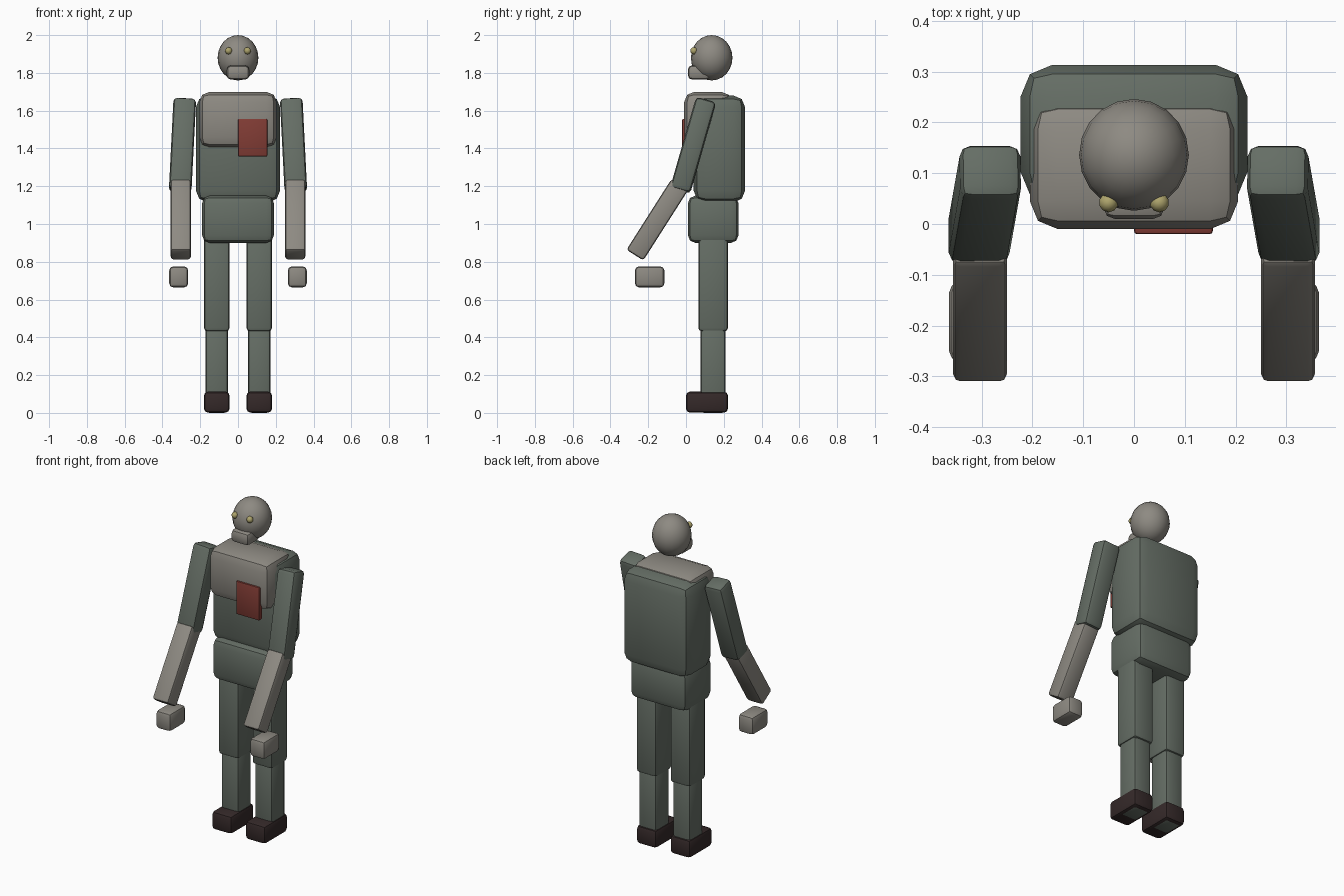
import bpy, bmesh, math
from mathutils import Matrix

if "Cube" in bpy.data.objects:
    bpy.data.objects.remove(bpy.data.objects["Cube"])


def material(name, rgb):
    m = bpy.data.materials.new(name)
    m.diffuse_color = (*rgb, 1)
    m.use_nodes = True
    m.node_tree.nodes["Principled BSDF"].inputs["Base Color"].default_value = m.diffuse_color
    return m


CLOTH = material("green_cloth", (0.13, 0.155, 0.13))
SKIN = material("grey_skin", (0.27, 0.255, 0.225))
SHOE = material("dark_leather", (0.035, 0.022, 0.022))
RED = material("red_patch", (0.22, 0.045, 0.035))
YELLOW = material("yellow_eye", (0.42, 0.37, 0.15))


def finish(bm, name, mat, loc, rot=(0, 0, 0), angle=40):
    me = bpy.data.meshes.new(name)
    bm.to_mesh(me)
    bm.free()
    ob = bpy.data.objects.new(name, me)
    bpy.context.collection.objects.link(ob)
    ob.location = loc
    ob.rotation_euler = [math.radians(a) for a in rot]
    me.materials.append(mat)
    bpy.ops.object.select_all(action='DESELECT')
    ob.select_set(True)
    bpy.context.view_layer.objects.active = ob
    bpy.ops.object.shade_smooth_by_angle(angle=math.radians(angle))
    return ob


def block(name, mat, loc, size, bevel, rot=(0, 0, 0)):
    """Box with rounded edges."""
    bm = bmesh.new()
    bmesh.ops.create_cube(bm, size=1, matrix=Matrix.Diagonal((*size, 1)))
    bmesh.ops.bevel(bm, geom=bm.edges[:], offset=bevel, segments=2,
                    profile=0.5, affect='EDGES')
    return finish(bm, name, mat, loc, rot)


def span(name, mat, x, y, z, bevel):
    """Rounded box given by its extents on each axis."""
    ends = (x, y, z)
    return block(name, mat, [(a + b) / 2 for a, b in ends],
                 [b - a for a, b in ends], bevel)


def ball(name, mat, loc, radii, seg, rings):
    bm = bmesh.new()
    bmesh.ops.create_uvsphere(bm, u_segments=seg, v_segments=rings, radius=1,
                              matrix=Matrix.Diagonal((*radii, 1)))
    return finish(bm, name, mat, loc)


# Trunk
span("torso", CLOTH, (-0.223, 0.223), (0.04, 0.313), (1.115, 1.68), 0.062)
span("chest", SKIN, (-0.205, 0.205), (-0.01, 0.242), (1.405, 1.70), 0.055)
span("pelvis", CLOTH, (-0.19, 0.19), (0.01, 0.278), (0.9, 1.15), 0.04)
span("chest_patch", RED, (0.0, 0.155), (-0.02, 0.012), (1.357, 1.557), 0.006)

# Head
ball("head", SKIN, (0, 0.136, 1.88), (0.108, 0.11, 0.12), 20, 12)
span("jaw", SKIN, (-0.06, 0.06), (0.01, 0.13), (1.765, 1.84), 0.022)

# Paired parts
for s, side in ((-1, "left"), (1, "right")):
    ball(f"eye_{side}", YELLOW, (s * 0.05, 0.042, 1.917),
         (0.019, 0.019, 0.019), 10, 8)

    # Arm
    block(f"upper_arm_{side}", CLOTH, (s * 0.294, 0.038, 1.417),
          (0.12, 0.11, 0.5), 0.022, (-16, -s * 2.9, 0))
    block(f"forearm_{side}", SKIN, (s * 0.303, -0.151, 1.023),
          (0.107, 0.106, 0.445), 0.015, (-32.5, 0, 0))
    span(f"hand_{side}", SKIN, sorted((s * 0.264, s * 0.364)),
         (-0.27, -0.115), (0.665, 0.775), 0.02)

    # Leg
    span(f"thigh_{side}", CLOTH, sorted((s * 0.045, s * 0.18)),
         (0.065, 0.222), (0.432, 0.96), 0.018)
    span(f"shin_{side}", CLOTH, sorted((s * 0.054, s * 0.171)),
         (0.077, 0.21), (0.0, 0.46), 0.018)
    span(f"foot_{side}", SHOE, sorted((s * 0.045, s * 0.18)),
         (0.0, 0.222), (0.002, 0.112), 0.02)
